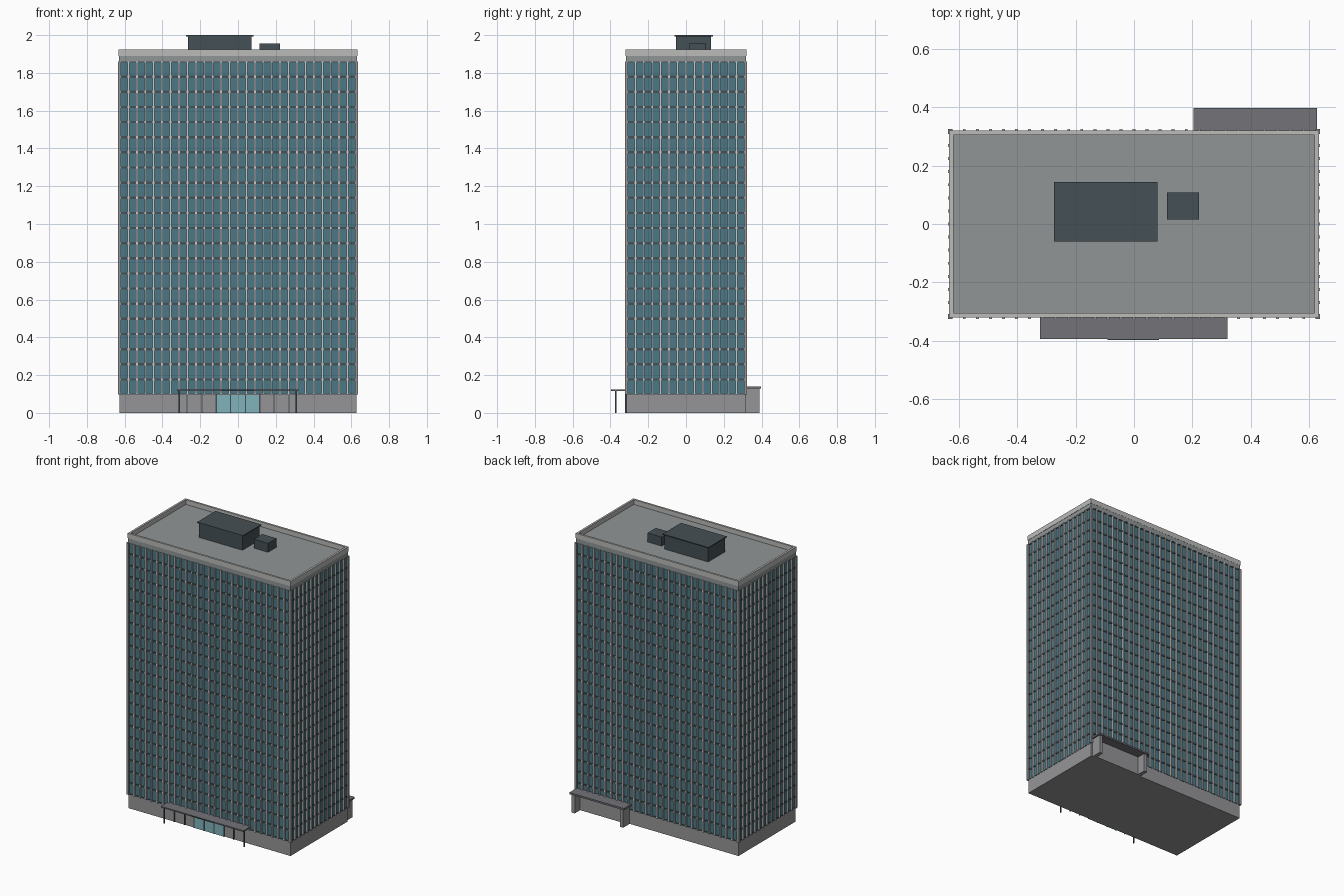
import bpy, bmesh
from mathutils import Vector

if "Cube" in bpy.data.objects:
    bpy.data.objects.remove(bpy.data.objects["Cube"])


def material(name, rgb):
    m = bpy.data.materials.new(name)
    m.diffuse_color = (*rgb, 1)
    m.use_nodes = True
    m.node_tree.nodes["Principled BSDF"].inputs["Base Color"].default_value = m.diffuse_color
    return m


GLASS = material("tower_glass", (0.07, 0.19, 0.24))
DOOR = material("door_glass", (0.22, 0.45, 0.50))
DARK = material("dark_metal", (0.06, 0.08, 0.09))
FIN = material("light_fin", (0.55, 0.55, 0.53))
STONE = material("stone", (0.30, 0.30, 0.31))
TRIM = material("pale_trim", (0.50, 0.50, 0.49))
ROOF = material("roof_grey", (0.28, 0.30, 0.30))
CANOPY = material("canopy_grey", (0.17, 0.17, 0.19))


def boxes(name, ranges, mat):
    """One object from boxes given as (x0, x1, y0, y1, z0, z1)."""
    bm = bmesh.new()
    for x0, x1, y0, y1, z0, z1 in ranges:
        verts = bmesh.ops.create_cube(bm, size=1)["verts"]
        size = Vector((x1 - x0, y1 - y0, z1 - z0))
        mid = Vector((x0 + x1, y0 + y1, z0 + z1)) / 2
        for v in verts:
            v.co = v.co * size + mid
    me = bpy.data.meshes.new(name)
    bm.to_mesh(me)
    bm.free()
    me.materials.append(mat)
    ob = bpy.data.objects.new(name, me)
    bpy.context.collection.objects.link(ob)
    return ob


def ring(x, y, t, z0, z1):
    """Four walls around a rectangle of half-size x, y and thickness t."""
    return [(-x, x, -y, -y + t, z0, z1), (-x, x, y - t, y, z0, z1),
            (-x, -x + t, -y + t, y - t, z0, z1), (x - t, x, -y + t, y - t, z0, z1)]


HX, HY = 0.625, 0.313        # half-size of the glass block
Z0, Z1 = 0.097, 1.86         # bottom and top of the glass
FLOORS, NX, NY = 22, 28, 14  # storeys and window bays

# Main masses
boxes("ground_floor", [(-0.628, 0.628, -0.316, 0.316, 0, Z0)], STONE)
boxes("glass_tower", [(-HX, HX, -HY, HY, Z0, Z1)], GLASS)

# Dark floor lines around the tower
step = (Z1 - Z0) / FLOORS
bands = []
for i in range(FLOORS + 1):
    z = Z0 + i * step
    bands += ring(HX + 0.004, HY + 0.004, 0.006,
                  max(z - 0.006, Z0), min(z + 0.006, Z1))
boxes("floor_bands", bands, DARK)

# Vertical fins on all four sides
fins, w, d = [], 0.005, 0.011
for i in range(1, NX):
    x = -HX + 2 * HX * i / NX
    for s in (-1, 1):
        a, b = sorted((s * (HY - 0.002), s * (HY + d)))
        fins.append((x - w, x + w, a, b, Z0, Z1))
for i in range(1, NY):
    y = -HY + 2 * HY * i / NY
    for s in (-1, 1):
        a, b = sorted((s * (HX - 0.002), s * (HX + d)))
        fins.append((a, b, y - w, y + w, Z0, Z1))
boxes("facade_fins", fins, FIN)

# Corner posts
posts = []
for sx in (-1, 1):
    for sy in (-1, 1):
        x, y = sx * (HX + 0.003), sy * (HY + 0.003)
        posts.append((x - 0.008, x + 0.008, y - 0.008, y + 0.008, Z0, Z1))
boxes("corner_posts", posts, STONE)

# Roof slab, parapet and rooftop plant
boxes("roof_slab", [(-0.63, 0.63, -0.318, 0.318, Z1, 1.892)], ROOF)
boxes("parapet", ring(0.632, 0.319, 0.014, 1.89, 1.925), TRIM)
boxes("penthouse", [(-0.265, 0.072, -0.053, 0.133, 1.89, 1.993)], DARK)
boxes("penthouse_cap", [(-0.274, 0.081, -0.06, 0.143, 1.993, 2.0)], DARK)
boxes("roof_unit", [(0.113, 0.223, 0.015, 0.107, 1.89, 1.955)], DARK)

# Entrance: canopy, poles, glazing and frames
boxes("entrance_canopy", [(-0.322, 0.319, -0.393, -0.314, 0.115, 0.124)], CANOPY)
boxes("canopy_edge", [(-0.09, 0.085, -0.397, -0.392, 0.117, 0.123)], DARK)
bpy_poles = []
for x in (-0.31, 0.308):
    bpy_poles.append((x - 0.004, x + 0.004, -0.376, -0.368, 0, 0.116))
boxes("canopy_poles", bpy_poles, DARK)
boxes("entrance_glass", [(-0.115, 0.115, -0.320, -0.312, 0, 0.095)], DOOR)
boxes("entrance_frames", [(x - 0.003, x + 0.003, -0.323, -0.312, 0, 0.097)
                          for x in (-0.27, -0.19, -0.115, -0.04, 0.04, 0.115, 0.19, 0.27)],
      DARK)

# Loading dock at the back: side walls and roof
boxes("dock_walls", [(0.215, 0.24, 0.314, 0.388, 0, 0.13),
                     (0.59, 0.615, 0.314, 0.388, 0, 0.13),
                     (0.24, 0.59, 0.314, 0.328, 0, 0.13)], STONE)
boxes("dock_roof", [(0.203, 0.626, 0.312, 0.397, 0.129, 0.141)], CANOPY)
